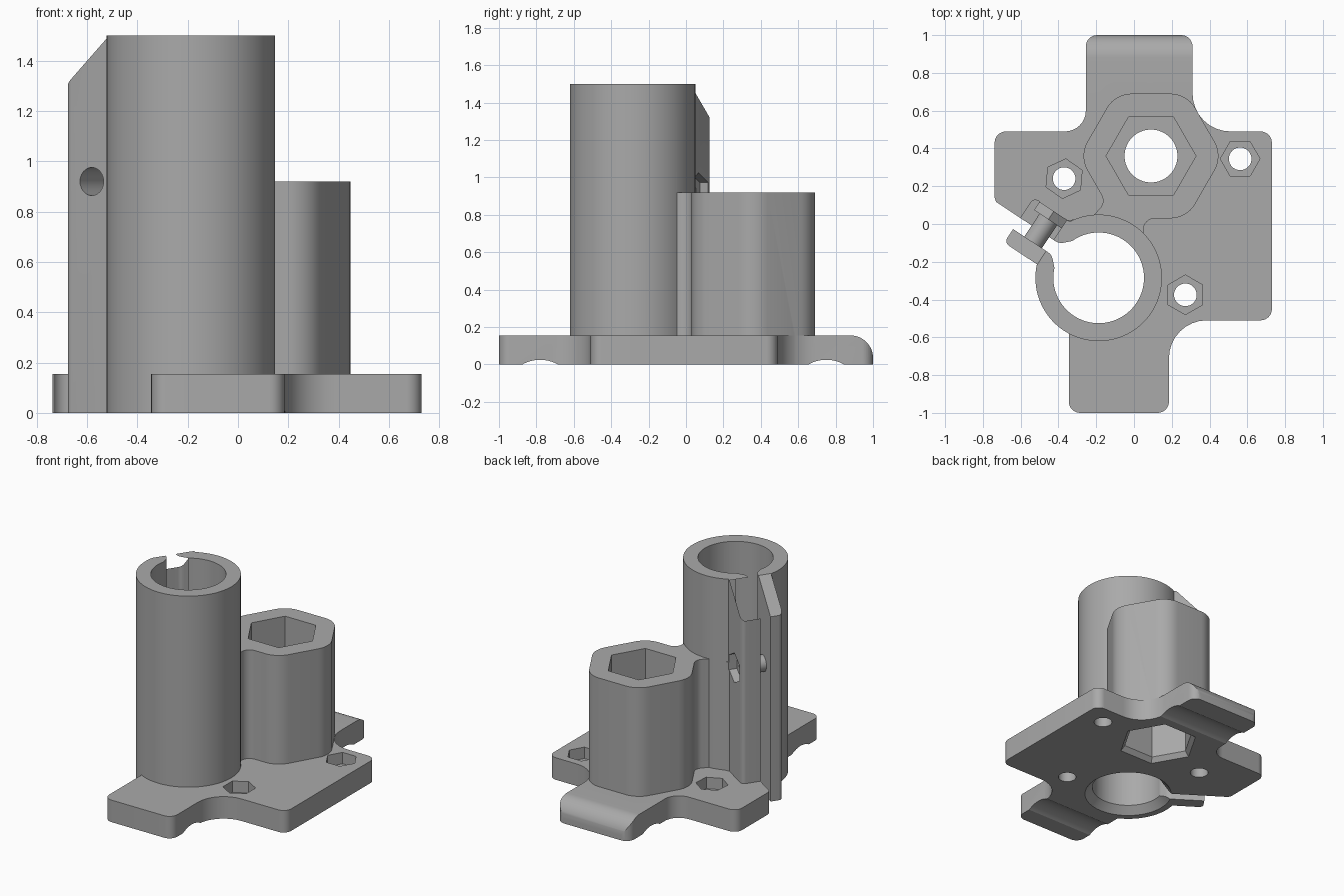
import bpy, bmesh, math
from math import cos, sin, pi, radians
from mathutils import Matrix, Vector

cube = bpy.data.objects.get("Cube")
if cube:
    bpy.data.objects.remove(cube, do_unlink=True)

grey = bpy.data.materials.new("grey plastic")
grey.use_nodes = True
grey.diffuse_color = (0.4, 0.4, 0.4, 1)
grey.node_tree.nodes["Principled BSDF"].inputs["Base Color"].default_value = (0.4, 0.4, 0.4, 1)

TUBE = Vector((-0.187, -0.285, 0))
BOSS = Vector((0.09, 0.36, 0))
OUT = Vector((-0.83, 0.55, 0)).normalized()     # clamp ears point this way
ACROSS = Vector((-OUT.y, OUT.x, 0)) * -1         # across the clamp gap
UP = Vector((0, 0, 1))
PLATE, BOSS_TOP, TOP = 0.155, 0.92, 1.5


def frame(x, y, z, origin=Vector()):
    m = Matrix((x, y, z)).transposed().to_4x4()
    m.translation = origin
    return m


PLAN = Matrix.Identity(4)
CLAMP_PLAN = frame(OUT, ACROSS, UP, TUBE)
CLAMP_SIDE = frame(OUT, UP, ACROSS, TUBE)
SIDE = frame(Vector((0, 1, 0)), UP, Vector((1, 0, 0)))


def rounded(points, steps=8):
    """Polygon whose corners (x, y, radius) are filleted."""
    out = []
    for i, (x, y, r) in enumerate(points):
        p = Vector((x, y))
        a = (Vector(points[i - 1][:2]) - p).normalized()
        b = (Vector(points[(i + 1) % len(points)][:2]) - p).normalized()
        if r == 0:
            out.append(p)
            continue
        half = a.angle(b) / 2
        centre = p + (a + b).normalized() * (r / sin(half))
        start = p + a * (r / math.tan(half)) - centre
        end = p + b * (r / math.tan(half)) - centre
        sweep = start.angle_signed(end)
        for k in range(steps + 1):
            t = -sweep * k / steps
            out.append(centre + Vector((start.x * cos(t) - start.y * sin(t),
                                        start.x * sin(t) + start.y * cos(t))))
    return out


def ring(centre, r, n=64, turn=0):
    return [(centre[0] + r * cos(turn + 2 * pi * i / n),
             centre[1] + r * sin(turn + 2 * pi * i / n)) for i in range(n)]


def loft(name, low, high, z0, z1, m=PLAN):
    bm = bmesh.new()
    a = [bm.verts.new(m @ Vector((p[0], p[1], z0))) for p in low]
    b = [bm.verts.new(m @ Vector((p[0], p[1], z1))) for p in high]
    bm.faces.new(a)
    bm.faces.new(b)
    for i in range(len(a)):
        bm.faces.new((a[i - 1], a[i], b[i], b[i - 1]))
    bmesh.ops.recalc_face_normals(bm, faces=bm.faces)
    mesh = bpy.data.meshes.new(name)
    bm.to_mesh(mesh)
    bm.free()
    mesh.materials.append(grey)
    obj = bpy.data.objects.new(name, mesh)
    bpy.context.collection.objects.link(obj)
    return obj


def prism(name, pts, z0, z1, m=PLAN):
    return loft(name, pts, pts, z0, z1, m)


def combine(body, tool, operation):
    mod = body.modifiers.new("join", "BOOLEAN")
    mod.operation, mod.object, mod.solver = operation, tool, "EXACT"
    bpy.context.view_layer.objects.active = body
    bpy.ops.object.modifier_apply(modifier=mod.name)
    bpy.data.objects.remove(tool, do_unlink=True)


# Base plate with two tabs
c = 0.06
bracket = prism("clamp_bracket", rounded([
    (-0.255, 1, c), (0.31, 1, c), (0.31, 0.49, 0.2), (0.73, 0.49, c),
    (0.73, -0.51, c), (0.185, -0.51, 0.2), (0.185, -1, c), (-0.345, -1, c),
    (-0.345, -0.45, 0), (-0.25, -0.25, 0), (-0.38, -0.11, 0),
    (-0.738, 0.115, c), (-0.738, 0.49, c), (-0.255, 0.49, 0.11)]), 0, PLATE)

# Tube, clamp ears and nut boss
solids = [
    prism("tube", ring(TUBE, 0.335, 96), 0, TOP),
    prism("front_ear", rounded([(0.26, 0, 0), (0.52, 0, 0), (0.52, -0.121, 0.03),
                                (0.26, -0.121, 0)]), 0, TOP, CLAMP_PLAN),
    prism("back_ear", rounded([(0.2, 0, 0), (0.52, 0, 0), (0.52, 0.163, 0.03),
                               (0.2, 0.163, 0)]), 0, TOP, CLAMP_PLAN),
    prism("nut_boss", rounded([
        (-0.29, 0.36, 0.15), (-0.1, 0.69, 0.15), (0.28, 0.69, 0.15), (0.47, 0.36, 0.15),
        (0.28, 0.03, 0.15), (0.05, 0.03, 0.06), (0.05, -0.09, 0), (-0.187, -0.28, 0),
        (-0.36, 0.02, 0), (-0.23, 0.03, 0.06), (-0.15, 0.115, 0.06)]), 0, BOSS_TOP),
]
for part in solids:
    combine(bracket, part, "UNION")

# Tube bore, its lower chamfer, the clamp gap and the sloped ear tops
cuts = [
    prism("bore", ring(TUBE, 0.24, 96), -0.1, 1.6),
    loft("bore_chamfer", ring(TUBE, 0.3, 96), ring(TUBE, 0.235, 96), -0.01, 0.055),
    prism("clamp_gap", rounded([(0.9, -0.035, 0), (0.9, 0.035, 0), (0.275, 0.035, 0.06),
                                (0.2, 0.11, 0), (0.2, -0.11, 0), (0.275, -0.035, 0.06)]),
          -0.1, 1.6, CLAMP_PLAN),
    prism("ear_slope", [(0.31, TOP), (0.52, 1.3), (0.625, 1.2), (0.625, 1.6), (0.31, 1.6)],
          -0.3, 0.3, CLAMP_SIDE),
]

# Clamp screw: through hole, head clearance and nut trap
screw = (0.393, BOSS_TOP)
cuts += [
    prism("screw_hole", ring(screw, 0.056, 32), -0.2, 0.2, CLAMP_SIDE),
    prism("head_clearance", ring(screw, 0.11, 32), -0.4, -0.122, CLAMP_SIDE),
    prism("nut_trap", ring(screw, 0.105, 6, pi / 6), 0.11, 0.4, CLAMP_SIDE),
]

# Large hexagonal pockets joined by a round hole
cuts += [
    prism("boss_hole", ring(BOSS, 0.14), -0.1, 1),
    prism("upper_pocket", ring(BOSS, 0.238, 6), 0.55, 1),
    prism("lower_pocket", ring(BOSS, 0.238, 6), -0.1, 0.36),
    loft("pocket_chamfer", ring(BOSS, 0.275, 6), ring(BOSS, 0.233, 6), -0.01, 0.04),
]

# Mounting holes with hexagonal nut recesses
for x, y, turn in ((-0.37, 0.24, 25), (0.562, 0.345, 0), (0.272, -0.375, 30)):
    cuts.append(prism("mount_hole", ring((x, y), 0.06, 32), -0.1, 0.3))
    cuts.append(prism("mount_recess", ring((x, y), 0.105, 6, radians(turn)), 0.075, 0.3))

# Shallow grooves under the tabs and the rounded back edge
for y in (-0.78, 0.75):
    cuts.append(prism("tab_groove", ring((y, -0.168), 0.193, 96), -1, 1, SIDE))
edge = [(0.88 + 0.12 * sin(a * pi / 24), 0.035 + 0.12 * cos(a * pi / 24)) for a in range(13)]
cuts.append(prism("edge_round", edge + [(1.1, 0.035), (1.1, 0.2), (0.88, 0.2)], -1, 1, SIDE))

for part in cuts:
    combine(bracket, part, "DIFFERENCE")

# Smooth curved walls, keep edges sharp
bpy.ops.object.select_all(action="DESELECT")
bracket.select_set(True)
bpy.context.view_layer.objects.active = bracket
bpy.ops.object.shade_smooth_by_angle(angle=radians(25))
